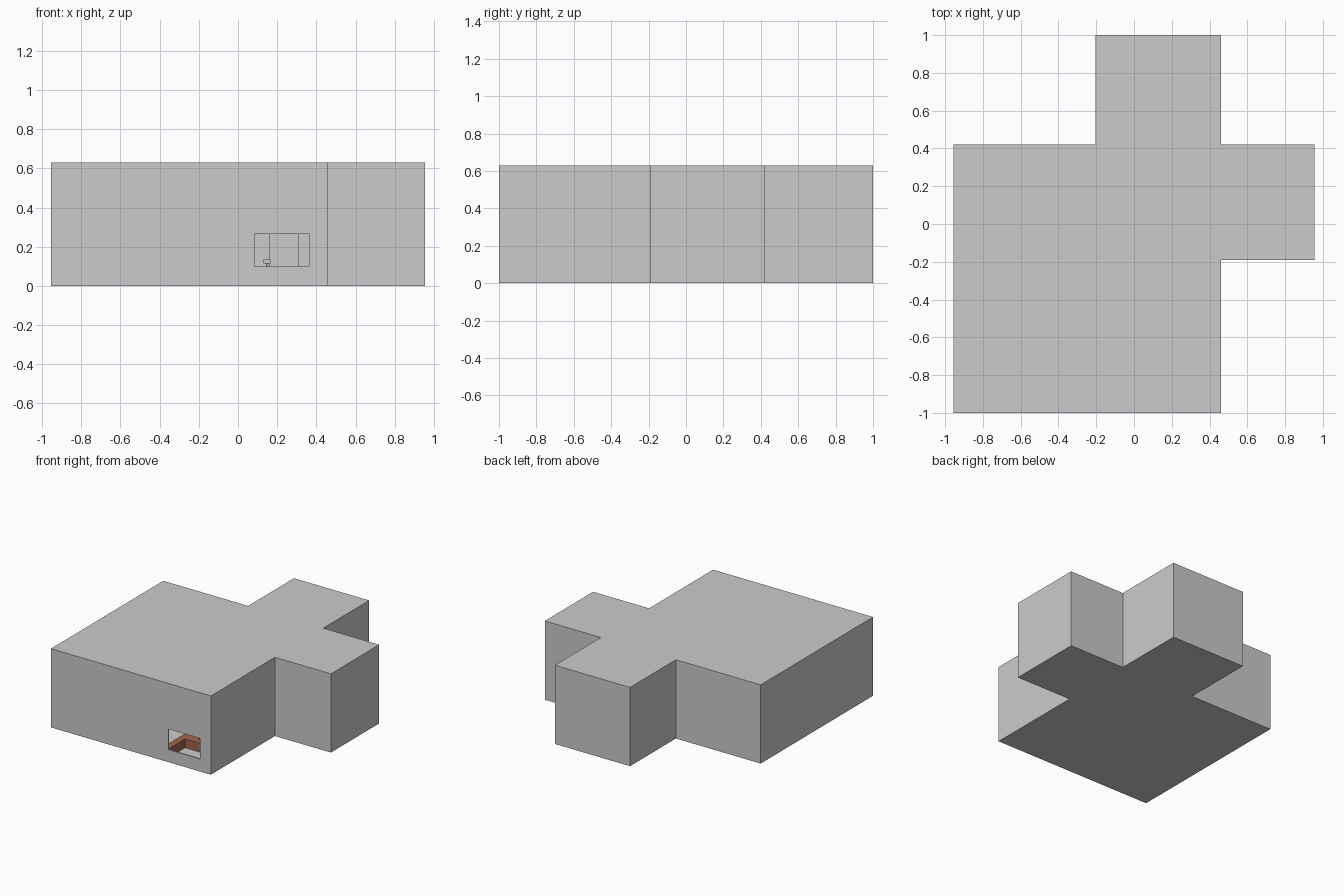
import bpy, bmesh

if "Cube" in bpy.data.objects:
    bpy.data.objects.remove(bpy.data.objects["Cube"])

H = 0.63
OUTLINE = [(-0.955, -1), (0.46, -1), (0.46, -0.19), (0.955, -0.19), (0.955, 0.42),
           (0.46, 0.42), (0.46, 1), (-0.205, 1), (-0.205, 0.42), (-0.955, 0.42)]
# L-shaped counter footprint
COUNTER = [(0.0, -0.98), (0.054, -0.98), (0.054, -0.746), (0.40, -0.746),
           (0.40, -0.67), (0.0, -0.67)]


def prism(name, outline, z0, z1, mat=None):
    bm = bmesh.new()
    base = bm.faces.new([bm.verts.new((x, y, z0)) for x, y in outline])
    top = bmesh.ops.extrude_face_region(bm, geom=[base])["geom"]
    verts = [v for v in top if isinstance(v, bmesh.types.BMVert)]
    bmesh.ops.translate(bm, verts=verts, vec=(0, 0, z1 - z0))
    bmesh.ops.recalc_face_normals(bm, faces=bm.faces)
    mesh = bpy.data.meshes.new(name)
    bm.to_mesh(mesh)
    bm.free()
    obj = bpy.data.objects.new(name, mesh)
    bpy.context.collection.objects.link(obj)
    if mat:
        mesh.materials.append(mat)
    return obj


def box(name, x0, x1, y0, y1, z0, z1, mat=None):
    return prism(name, [(x0, y0), (x1, y0), (x1, y1), (x0, y1)], z0, z1, mat)


brown = bpy.data.materials.new("brown_wood")
brown.diffuse_color = (0.36, 0.13, 0.07, 1)
brown.use_nodes = True
brown.node_tree.nodes["Principled BSDF"].inputs["Base Color"].default_value = brown.diffuse_color

# Hollow building shell with a window opening
shell = prism("building_shell", OUTLINE, 0, H)
solid = shell.modifiers.new("wall_thickness", "SOLIDIFY")
solid.thickness = 0.01
solid.offset = -1
solid.use_even_offset = True
cutter = box("window_cutter", 0.083, 0.362, -1.1, -0.95, 0.10, 0.265)
cutter.hide_render = True
cut = shell.modifiers.new("window", "BOOLEAN")
cut.operation = "DIFFERENCE"
cut.solver = "EXACT"
cut.object = cutter
bpy.context.view_layer.objects.active = shell
shell.select_set(True)
for m in ("wall_thickness", "window"):
    bpy.ops.object.modifier_apply(modifier=m)
bpy.data.objects.remove(cutter)

# Kitchen counter inside the window
prism("counter", COUNTER, 0.01, 0.08, brown)

# Faucet
box("faucet_stem", 0.143, 0.151, -0.70, -0.692, 0.08, 0.116)
box("faucet_head", 0.130, 0.165, -0.715, -0.69, 0.116, 0.135)

# Inner partition with a doorway
box("partition_left", -0.945, 0.16, -0.20, -0.19, 0.01, H - 0.01)
box("partition_right", 0.31, 0.45, -0.20, -0.19, 0.01, H - 0.01)
